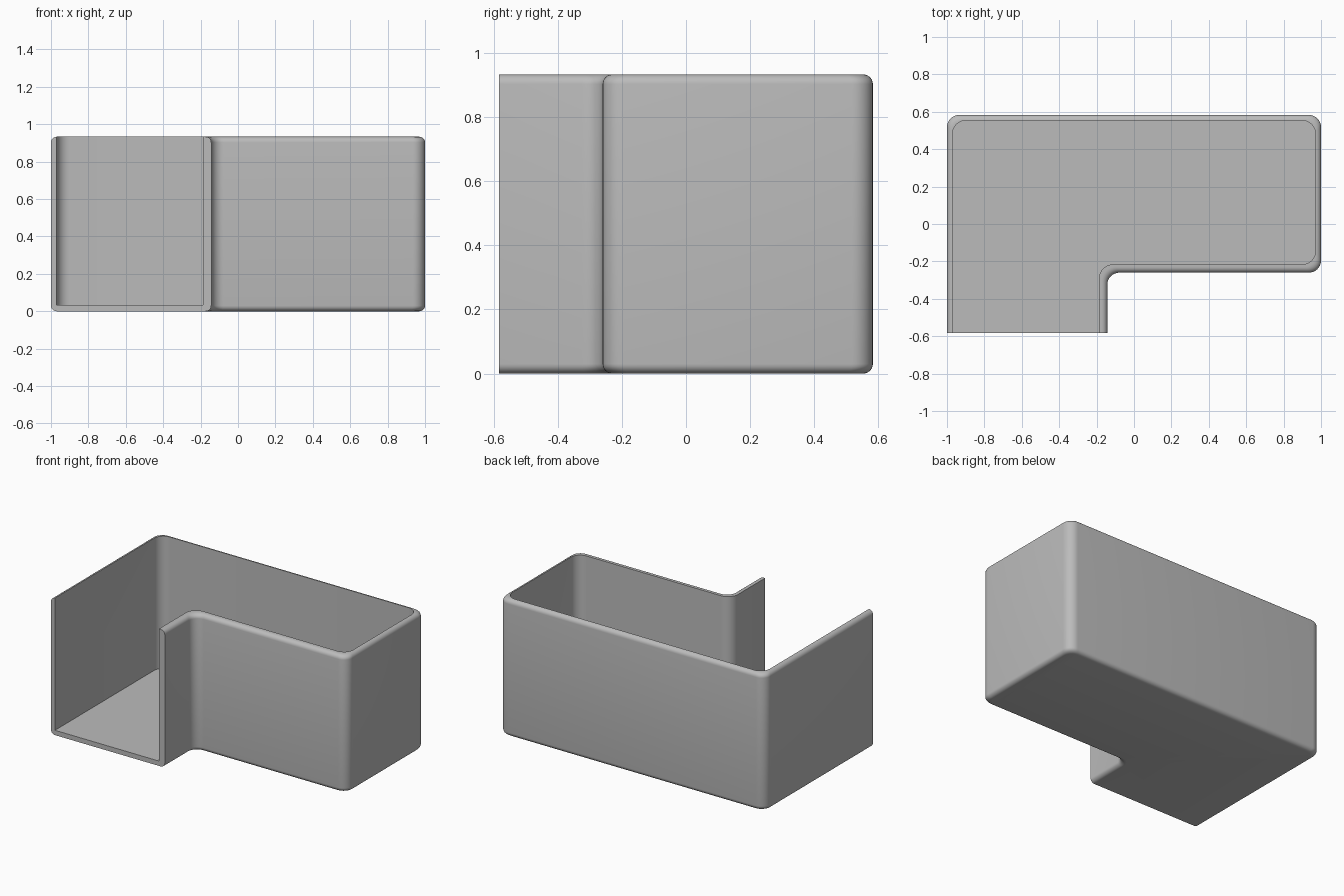
import bpy
import bmesh
import math
from mathutils import Vector

cube = bpy.data.objects.get("Cube")
if cube:
    bpy.data.objects.remove(cube, do_unlink=True)

HALF_X, HALF_Y, HEIGHT = 1.0, 0.583, 0.933
NECK_X, STEP_Y = -0.143, -0.26
THIN, THICK, EDGE, FLOOR = 0.03, 0.044, 0.03, 0.033
ARC = 8


def plan(thin, thick, radius, fillet):
    """Open rounded outline of the L plan, inset from the outer walls."""
    left, right = -HALF_X + thin, HALF_X - thin
    back, step, neck = HALF_Y - thin, STEP_Y + thick, NECK_X - thick
    corners = [(left, -HALF_Y), (left, back), (right, back), (right, step),
               (neck, step), (neck, -HALF_Y)]
    corners = [Vector(c) for c in corners]
    points = [corners[0]]
    for i in range(1, 5):
        c = corners[i]
        r = fillet if i == 4 else radius
        a = (corners[i - 1] - c).normalized()
        b = (corners[i + 1] - c).normalized()
        centre = c + (a + b) * r
        for k in range(ARC + 1):
            t = math.pi / 2 * k / ARC
            points.append(centre - b * r * math.cos(t) - a * r * math.sin(t))
    return points + [corners[5]]


def material(name, colour):
    mat = bpy.data.materials.new(name)
    mat.use_nodes = True
    mat.diffuse_color = colour
    mat.node_tree.nodes["Principled BSDF"].inputs["Base Color"].default_value = colour
    return mat


# Wall section: rounded bottom edge, rounded outer rim, sharp inner edge
bm = bmesh.new()
section = []
for k in range(7):
    t = math.pi / 2 * k / 6
    section.append((EDGE * (1 - math.sin(t)), EDGE * (1 - math.cos(t))))
section += [(d, HEIGHT - z) for d, z in reversed(section)]
rings = [(plan(d, d, 0.065 - d * 0.3, 0.065 + d * 0.3), z) for d, z in section]
inner = plan(THIN, THICK, 0.07, 0.075)
rings += [(inner, HEIGHT), (inner, FLOOR)]

# Sweep the section round the plan
verts = [[bm.verts.new((p.x, p.y, z)) for p in pts] for pts, z in rings]
for low, high in zip(verts, verts[1:]):
    for i in range(len(low) - 1):
        bm.faces.new((low[i], low[i + 1], high[i + 1], high[i]))

# Underside, floor and the U-shaped open end
bm.faces.new(verts[0])
bm.faces.new(verts[-1])
bm.faces.new([r[0] for r in verts] + [r[-1] for r in reversed(verts)])
bmesh.ops.remove_doubles(bm, verts=bm.verts[:], dist=0.0001)
bmesh.ops.recalc_face_normals(bm, faces=bm.faces[:])
bmesh.ops.triangulate(bm, faces=[f for f in bm.faces if len(f.verts) > 4])

mesh = bpy.data.meshes.new("corner_trough")
bm.to_mesh(mesh)
bm.free()
trough = bpy.data.objects.new("corner_trough", mesh)
bpy.context.collection.objects.link(trough)
mesh.materials.append(material("plain grey", (0.5, 0.5, 0.5, 1)))

bpy.ops.object.select_all(action="DESELECT")
trough.select_set(True)
bpy.context.view_layer.objects.active = trough
bpy.ops.object.shade_smooth_by_angle(angle=math.radians(35))
